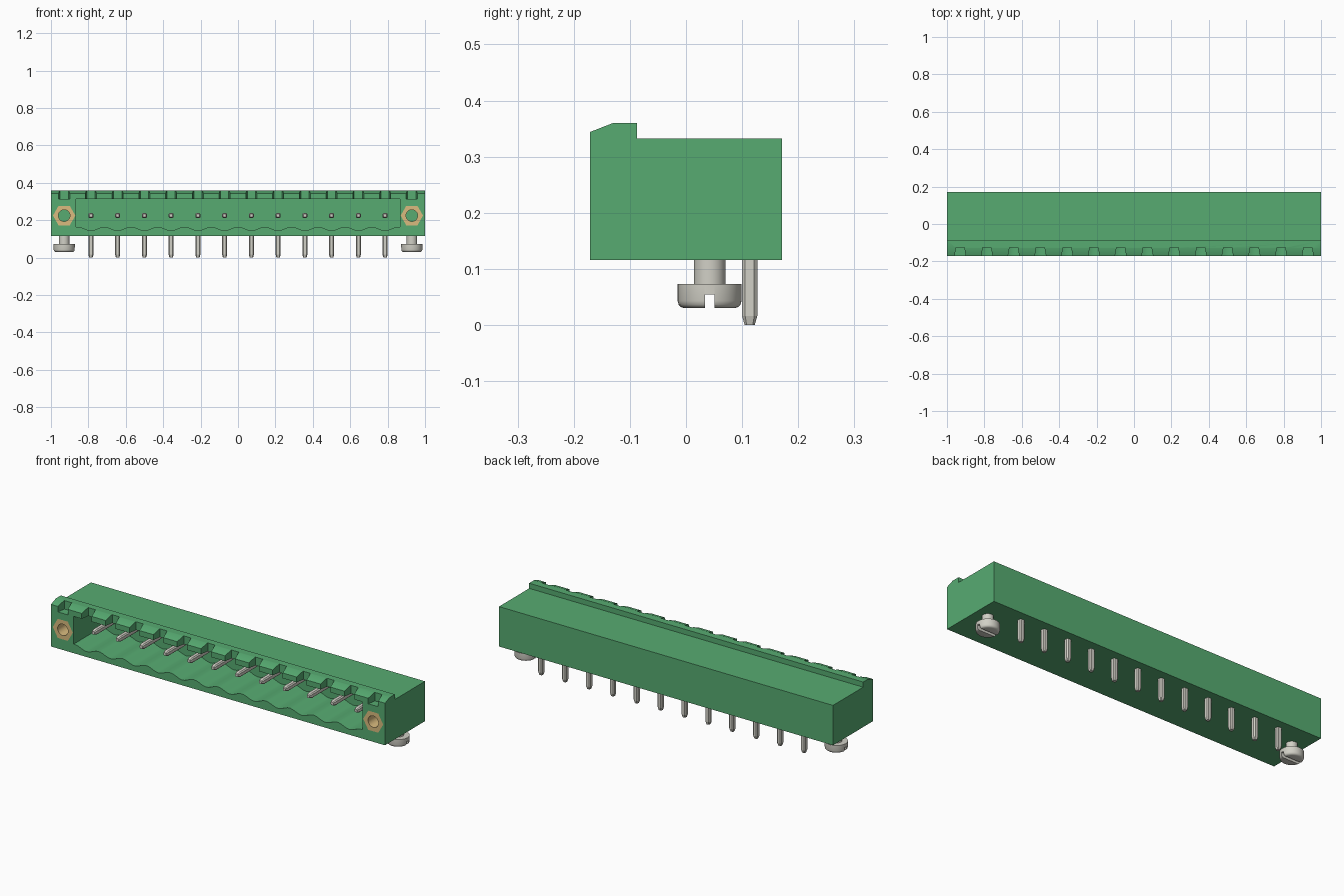
import bpy, bmesh, math
from mathutils import Vector

cube = bpy.data.objects.get("Cube")
if cube:
    bpy.data.objects.remove(cube, do_unlink=True)


def material(name, rgb, metallic=0.0):
    m = bpy.data.materials.new(name)
    m.use_nodes = True
    m.diffuse_color = (*rgb, 1)
    bsdf = m.node_tree.nodes["Principled BSDF"]
    bsdf.inputs["Base Color"].default_value = (*rgb, 1)
    bsdf.inputs["Roughness"].default_value = 0.6
    return m


GREEN = material("green_plastic", (0.095, 0.41, 0.167))
METAL = material("tin_metal", (0.64, 0.63, 0.565))
BRASS = material("brass", (0.70, 0.50, 0.21))

PITCH = 0.143
PIN_X = [(i - 5.5) * PITCH for i in range(12)]
SCREW_X = 6.5 * PITCH
PIN_Z = 0.225
FRONT = -0.171


def finish(name, bm, mat, smooth=False):
    bmesh.ops.recalc_face_normals(bm, faces=bm.faces[:])
    mesh = bpy.data.meshes.new(name)
    bm.to_mesh(mesh)
    bm.free()
    obj = bpy.data.objects.new(name, mesh)
    bpy.context.collection.objects.link(obj)
    mesh.materials.append(mat)
    if smooth:
        shade(obj)
    return obj


def activate(obj):
    bpy.ops.object.select_all(action='DESELECT')
    obj.select_set(True)
    bpy.context.view_layer.objects.active = obj


def shade(obj):
    activate(obj)
    bpy.ops.object.shade_smooth_by_angle(angle=math.radians(35))


def add_rings(bm, rings):
    """Skin a list of equal-length point rings and cap both ends."""
    rows = [[bm.verts.new(p) for p in ring] for ring in rings]
    n = len(rows[0])
    for a, b in zip(rows, rows[1:]):
        for i in range(n):
            j = (i + 1) % n
            bm.faces.new((a[i], a[j], b[j], b[i]))
    bm.faces.new(rows[0])
    bm.faces.new(rows[-1])


def add_prism(bm, pts, axis, lo, hi):
    """Extrude a 2D outline along x (y,z), y (x,z) or z (x,y)."""
    put = {'x': lambda u, v, d: (d, u, v),
           'y': lambda u, v, d: (u, d, v),
           'z': lambda u, v, d: (u, v, d)}[axis]
    add_rings(bm, [[put(u, v, d) for u, v in pts] for d in (lo, hi)])


def prism(name, pts, axis, lo, hi, mat):
    bm = bmesh.new()
    add_prism(bm, pts, axis, lo, hi)
    return finish(name, bm, mat)


def cut(obj, cutter):
    mod = obj.modifiers.new("cut", 'BOOLEAN')
    mod.operation = 'DIFFERENCE'
    mod.solver = 'EXACT'
    mod.object = cutter
    activate(obj)
    bpy.ops.object.modifier_apply(modifier=mod.name)
    bpy.data.objects.remove(cutter, do_unlink=True)


def ngon(cx, cy, r, n):
    return [(cx + r * math.cos(2 * math.pi * i / n),
             cy + r * math.sin(2 * math.pi * i / n)) for i in range(n)]


# Housing: side profile with the raised front lip
housing = prism("housing", [(FRONT, 0.116), (0.171, 0.116), (0.171, 0.332), (-0.087, 0.332),
                            (-0.087, 0.36), (-0.13, 0.36), (FRONT, 0.344)],
                'x', -1, 1, GREEN)

# Socket cavity with a scalloped floor, lowest under each pin
W, STEPS = 0.865, 120
floor = []
for i in range(STEPS + 1):
    x = -W + 2 * W * i / STEPS
    floor.append((x, 0.155 + 0.010 * math.cos(2 * math.pi * x / PITCH)))
cut(housing, prism("cavity_cutter", floor + [(W, 0.315), (-W, 0.315)],
                   'y', -0.25, 0.07, GREEN))

# Tapered key slots in the lip, one per pin and one over each end screw
bm = bmesh.new()
for x in [-SCREW_X] + PIN_X + [SCREW_X]:
    add_prism(bm, [(x - 0.035, -0.2), (x + 0.035, -0.2), (x + 0.022, -0.125),
                   (x - 0.022, -0.125)], 'z', 0.314, 0.42)
cut(housing, finish("slot_cutter", bm, GREEN))

# Hexagonal pockets for the threaded inserts
bm = bmesh.new()
for s in (-1, 1):
    add_prism(bm, ngon(s * SCREW_X, PIN_Z, 0.06, 6), 'y', -0.25, -0.02)
cut(housing, finish("pocket_cutter", bm, GREEN))
shade(housing)

for s, side in ((1, "left"), (-1, "right")):
    # Brass insert
    nut = prism(side + "_insert", ngon(s * SCREW_X, PIN_Z, 0.06, 6), 'y', FRONT, -0.02, BRASS)
    cut(nut, prism("bore_cutter", ngon(s * SCREW_X, PIN_Z, 0.031, 32), 'y', -0.25, 0.05, BRASS))
    shade(nut)

    # Slotted mounting screw under the housing
    bm = bmesh.new()
    profile = [(0.045, 0.03), (0.051, 0.032), (0.055, 0.036), (0.057, 0.043),
               (0.057, 0.073), (0.028, 0.073), (0.028, 0.118)]
    add_rings(bm, [[(x, y, z) for x, y in ngon(s * SCREW_X, 0.042, r, 40)]
                   for r, z in profile])
    screw = finish(side + "_screw", bm, METAL)
    cut(screw, prism("screw_slot_cutter", [(0.0335, 0.0), (0.0505, 0.0), (0.0505, 0.054),
                                           (0.0335, 0.054)],
                     'x', s * SCREW_X - 0.1, s * SCREW_X + 0.1, METAL))
    shade(screw)

# Right-angled contact pins: chamfered square bar, tapered at both tips
SECTION = [(1, 0.6), (0.6, 1), (-0.6, 1), (-1, 0.6),
           (-1, -0.6), (-0.6, -1), (0.6, -1), (1, -0.6)]
H, Y = 0.0135, 0.1135
UP, MITRE, BACK = Vector((0, 0, 1)), Vector((0, 1, 1)), Vector((0, 1, 0))
path = [(-0.115, PIN_Z, 0.008, UP), (-0.098, PIN_Z, H, UP), (Y, PIN_Z, H, MITRE),
        (Y, 0.016, H, BACK), (Y, 0.0, 0.009, BACK)]
for n, x in enumerate(PIN_X, 1):
    bm = bmesh.new()
    add_rings(bm, [[Vector((x + a * h, y, z)) + normal * (b * h) for a, b in SECTION]
                   for y, z, h, normal in path])
    finish(f"pin_{n}", bm, METAL)
